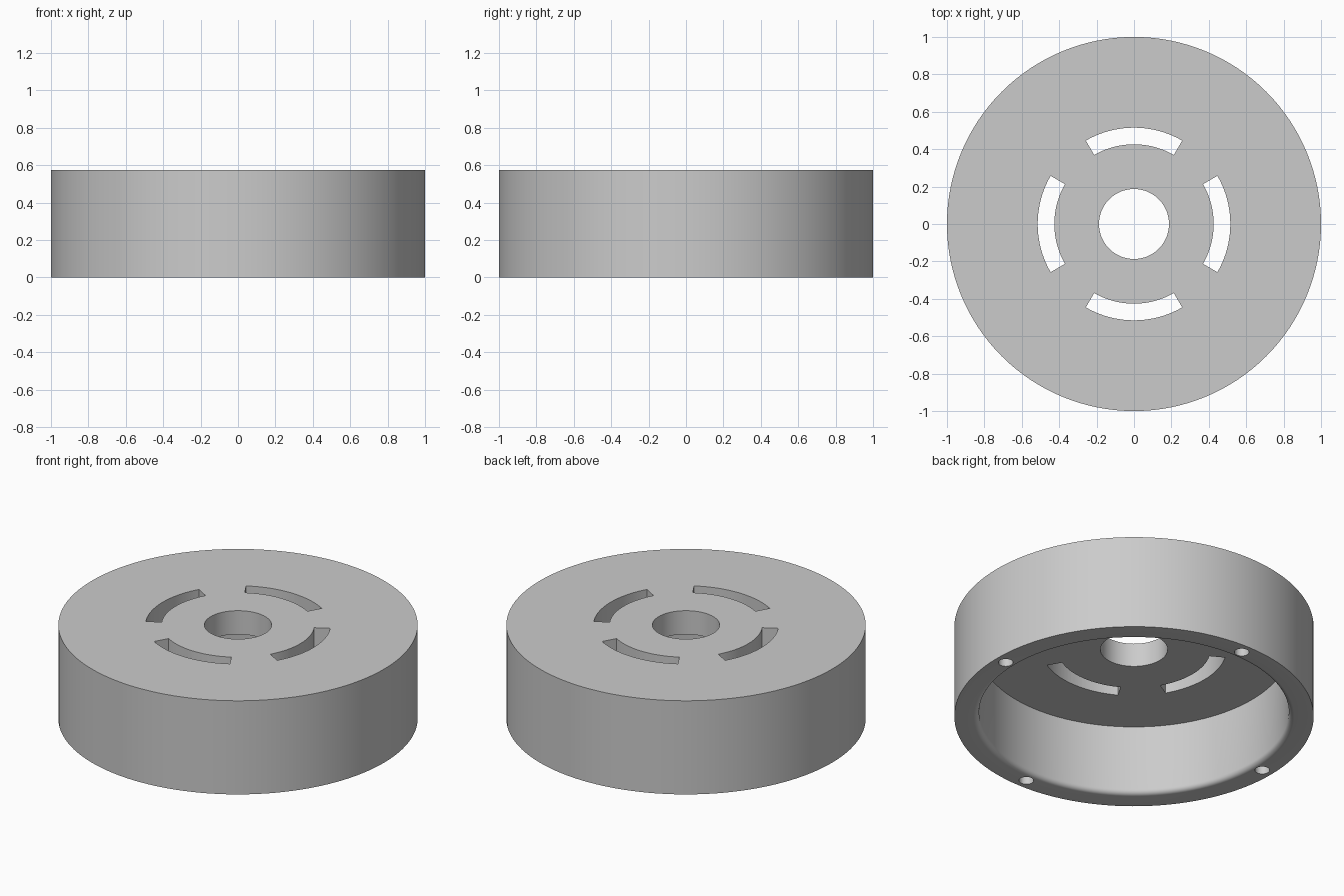
import bpy, bmesh
from math import sin, cos, pi, radians

if "Cube" in bpy.data.objects:
    bpy.data.objects.remove(bpy.data.objects["Cube"], do_unlink=True)

HEIGHT, CEILING = 0.575, 0.43
BORE, WALL, FILLET = 0.187, 0.862, 0.03
STEPS = 128

grey = bpy.data.materials.new("light grey")
grey.use_nodes = True
grey.diffuse_color = (0.6, 0.6, 0.6, 1)
grey.node_tree.nodes["Principled BSDF"].inputs["Base Color"].default_value = grey.diffuse_color


def make_object(name, bm):
    bmesh.ops.recalc_face_normals(bm, faces=bm.faces)
    mesh = bpy.data.meshes.new(name)
    bm.to_mesh(mesh)
    bm.free()
    mesh.materials.append(grey)
    obj = bpy.data.objects.new(name, mesh)
    bpy.context.collection.objects.link(obj)
    return obj


def ring(profile, steps):
    """Revolve a closed (radius, height) profile around z."""
    bm = bmesh.new()
    rows = [[bm.verts.new((r * cos(a), r * sin(a), z)) for r, z in profile]
            for a in (2 * pi * i / steps for i in range(steps))]
    n = len(profile)
    for i in range(steps):
        a, b = rows[i], rows[(i + 1) % steps]
        for j in range(n):
            k = (j + 1) % n
            bm.faces.new((a[j], b[j], b[k], a[k]))
    return bm


def prism(bm, outline, bottom, top):
    """Extrude a flat outline between two heights."""
    face = bm.faces.new([bm.verts.new((x, y, bottom)) for x, y in outline])
    extruded = bmesh.ops.extrude_face_region(bm, geom=[face])["geom"]
    verts = [v for v in extruded if isinstance(v, bmesh.types.BMVert)]
    bmesh.ops.translate(bm, verts=verts, vec=(0, 0, top - bottom))


def arc(radius, start, end, steps, cx=0, cy=0):
    angles = [start + (end - start) * i / steps for i in range(steps + 1)]
    return [(cx + radius * cos(a), cy + radius * sin(a)) for a in angles]


# Cup body: plate on top, open underneath, rounded inner rim
rim = arc(FILLET, pi, 1.5 * pi, 6, WALL + FILLET, FILLET)
profile = [(BORE, HEIGHT), (BORE, CEILING), (WALL, CEILING)] + rim + [(1, 0), (1, HEIGHT)]
body = make_object("cup_body", ring(profile, STEPS))

# Cutters: four curved slots through the plate and four blind holes in the rim
bm = bmesh.new()
half = radians(30)
for quarter in range(4):
    mid = quarter * pi / 2
    slot = arc(0.515, mid - half, mid + half, 20) + arc(0.426, mid + half, mid - half, 20)
    prism(bm, slot, CEILING - 0.1, HEIGHT + 0.1)
    hole = arc(0.041, 0, 2 * pi, 24, 0.932 * cos(mid), 0.932 * sin(mid))[:-1]
    prism(bm, hole, -0.1, 0.2)
cutter = make_object("slot_and_hole_cutter", bm)
cutter.hide_render = True

cut = body.modifiers.new("cut", 'BOOLEAN')
cut.operation = 'DIFFERENCE'
cut.solver = 'EXACT'
cut.object = cutter

bpy.ops.object.select_all(action='DESELECT')
body.select_set(True)
bpy.context.view_layer.objects.active = body
bpy.ops.object.modifier_apply(modifier="cut")
bpy.data.objects.remove(cutter, do_unlink=True)
bpy.ops.object.shade_smooth_by_angle(angle=radians(30))
